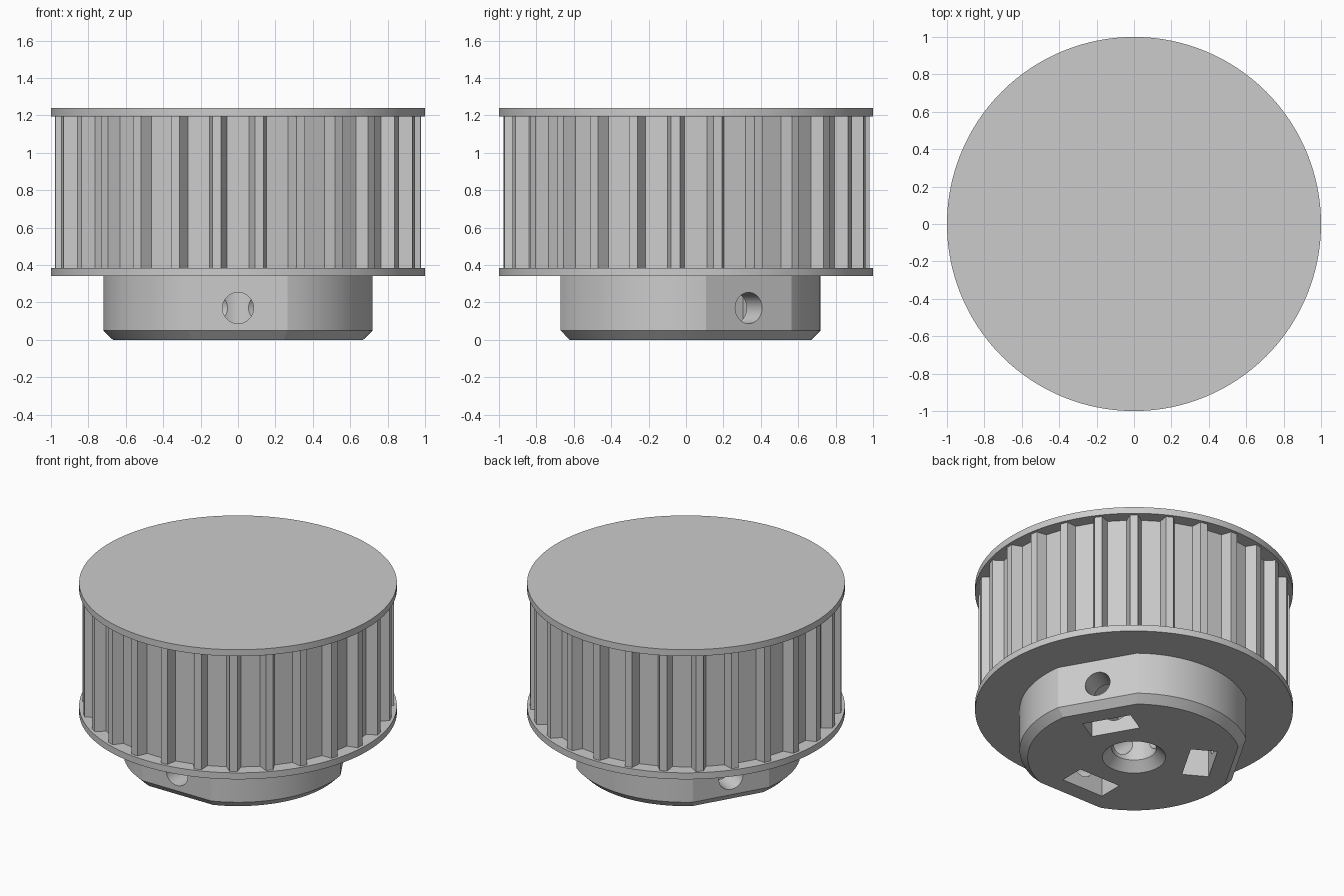
import bpy, bmesh
from math import cos, sin, acos, pi, radians
from mathutils import Matrix, Vector

cube = bpy.data.objects.get("Cube")
if cube:
    bpy.data.objects.remove(cube, do_unlink=True)

GREY = (0.6, 0.6, 0.6, 1)
grey = bpy.data.materials.new("light grey")
grey.use_nodes = True
grey.diffuse_color = GREY
grey.node_tree.nodes["Principled BSDF"].inputs["Base Color"].default_value = GREY

SCREWS = [radians(a) for a in (-90, 30, 150)]
TEETH = 27
HUB_R, FLAT_R = 0.72, 0.67
HUB_TOP, SCREW_Z = 0.34, 0.17


def loft(name, rings):
    """Solid through a stack of rings with equal point counts."""
    bm = bmesh.new()
    loops = [[bm.verts.new(p) for p in ring] for ring in rings]
    n = len(loops[0])
    for low, high in zip(loops, loops[1:]):
        for i in range(n):
            j = (i + 1) % n
            bm.faces.new((low[i], low[j], high[j], high[i]))
    bm.faces.new(loops[0][::-1])
    bm.faces.new(loops[-1])
    bmesh.ops.recalc_face_normals(bm, faces=bm.faces)
    mesh = bpy.data.meshes.new(name)
    bm.to_mesh(mesh)
    bm.free()
    obj = bpy.data.objects.new(name, mesh)
    bpy.context.collection.objects.link(obj)
    mesh.materials.append(grey)
    return obj


def circle(r, z, n=128):
    return [Vector((r * cos(2 * pi * i / n), r * sin(2 * pi * i / n), z)) for i in range(n)]


def lathe(name, profile, n=128):
    return loft(name, [circle(r, z, n) for r, z in profile])


def cut(obj, cutters):
    for c in cutters:
        c.hide_render = True
        mod = obj.modifiers.new("cut", "BOOLEAN")
        mod.operation = "DIFFERENCE"
        mod.solver = "EXACT"
        mod.object = c
    graph = bpy.context.evaluated_depsgraph_get()
    mesh = bpy.data.meshes.new_from_object(obj.evaluated_get(graph))
    obj.modifiers.clear()
    obj.data = mesh


def smooth(obj):
    bpy.ops.object.select_all(action="DESELECT")
    obj.select_set(True)
    bpy.context.view_layer.objects.active = obj
    bpy.ops.object.shade_smooth_by_angle(angle=radians(15))


# Hub outline: a circle with a flat at each set screw
half = acos(FLAT_R / HUB_R)
outline = []
for a in SCREWS:
    start, end = a + half, a + 2 * pi / 3 - half
    for i in range(25):
        t = start + (end - start) * i / 24
        outline.append(Vector((HUB_R * cos(t), HUB_R * sin(t), 0)))


def hub_ring(scale, z):
    return [Vector((p.x * scale, p.y * scale, z)) for p in outline]


hub = loft("hub", [hub_ring(0.93, 0), hub_ring(1, 0.05), hub_ring(1, HUB_TOP)])

# Cutters: shaft bore with countersink, screw holes and nut slots
bore = lathe("bore_cutter", [(0.22, -0.02), (0.14, 0.06), (0.14, 1.22)], 64)
cutters = [bore]
for a in SCREWS:
    turn = Matrix.Rotation(a, 4, "Z")
    hole = [[turn @ Vector((x, p.x, p.y + SCREW_Z)) for p in circle(0.083, 0, 40)]
            for x in (0.02, 0.8)]
    cutters.append(loft("screw_hole_cutter", hole))
    nut = [(-0.16, -0.02), (0.16, -0.02), (0.16, 0.25), (0, 0.33), (-0.16, 0.25)]
    slot = [[turn @ Vector((x, y, z)) for y, z in nut] for x in (0.335, 0.505)]
    cutters.append(loft("nut_slot_cutter", slot))

# Toothed drum: trapezoid grooves, one centred on the front
teeth = []
for k in range(TEETH):
    turn = Matrix.Rotation(-pi / 2 + 2 * pi * k / TEETH, 4, "Z")
    for x, y in ((0.976, -0.09), (0.91, -0.06), (0.91, 0.06), (0.976, 0.09)):
        teeth.append(turn @ Vector((x, y, 0)))
drum = loft("toothed_drum", [[p + Vector((0, 0, z)) for p in teeth] for z in (0.385, 1.195)])

# Flanges
lower = lathe("lower_flange", [(1, HUB_TOP), (1, 0.385)])
upper = lathe("upper_flange", [(1, 1.195), (1, 1.24)])

cut(hub, cutters)
cut(lower, [bore])
cut(drum, [bore])
for c in cutters:
    bpy.data.objects.remove(c, do_unlink=True)
for part in (hub, lower, upper, drum):
    smooth(part)
